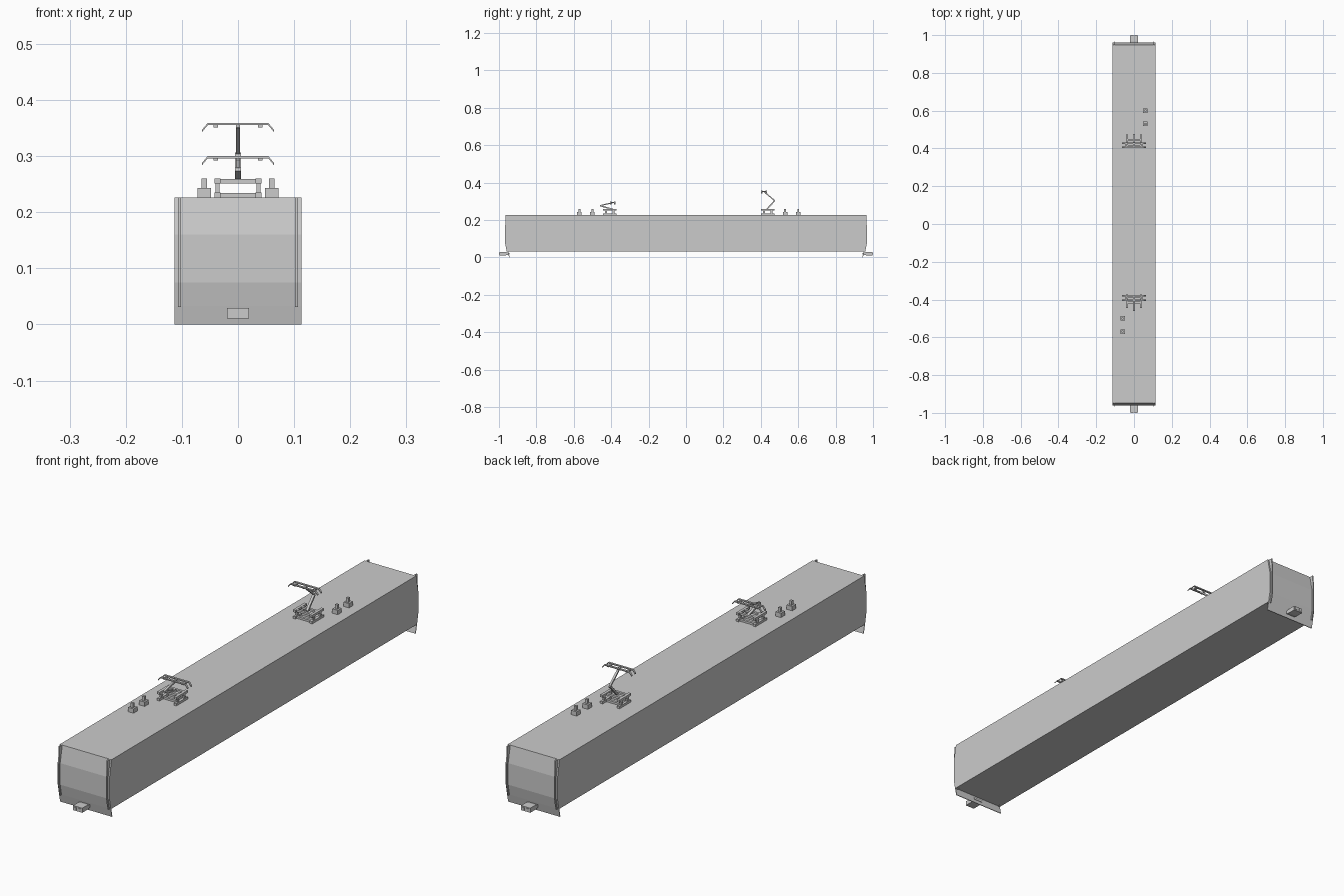
import bpy, bmesh, math
from mathutils import Vector

if "Cube" in bpy.data.objects:
    bpy.data.objects.remove(bpy.data.objects["Cube"])

grey = bpy.data.materials.new("plain grey")
grey.diffuse_color = (0.6, 0.6, 0.6, 1)
grey.use_nodes = True
grey.node_tree.nodes["Principled BSDF"].inputs["Base Color"].default_value = grey.diffuse_color


def finish(name, bm):
    bmesh.ops.recalc_face_normals(bm, faces=bm.faces)
    mesh = bpy.data.meshes.new(name)
    bm.to_mesh(mesh)
    bm.free()
    mesh.materials.append(grey)
    ob = bpy.data.objects.new(name, mesh)
    bpy.context.collection.objects.link(ob)
    return ob


def box(bm, x0, x1, y0, y1, z0, z1):
    v = [bm.verts.new((x, y, z)) for x in (x0, x1) for y in (y0, y1) for z in (z0, z1)]
    for f in ((0, 1, 3, 2), (4, 6, 7, 5), (0, 4, 5, 1), (2, 3, 7, 6), (0, 2, 6, 4), (1, 5, 7, 3)):
        bm.faces.new([v[i] for i in f])


def extrude_x(bm, profile, x0, x1):
    # closed (y, z) outline swept along x
    a = [bm.verts.new((x0, y, z)) for y, z in profile]
    b = [bm.verts.new((x1, y, z)) for y, z in profile]
    n = len(a)
    bm.faces.new(a)
    bm.faces.new(b[::-1])
    for i in range(n):
        bm.faces.new((a[i], b[i], b[(i + 1) % n], a[(i + 1) % n]))


def bar(bm, p, q, w, t):
    # flat bar between two (y, z) points, centred on x = 0
    p, q = Vector(p), Vector(q)
    d = (q - p).normalized()
    n = Vector((-d.y, d.x)) * t / 2
    extrude_x(bm, [p + n, q + n, q - n, p - n], -w / 2, w / 2)


W, TOP, FLOOR = 0.113, 0.226, 0.033
# half of the end outline, running from roof to floor
END = [(0.948, TOP), (0.961, 0.16), (0.961, 0.075), (0.953, FLOOR)]

# car body with faceted ends
bm = bmesh.new()
extrude_x(bm, END + [(-y, z) for y, z in reversed(END)], -W, W)
finish("body", bm)

for s, end in ((-1, "front"), (1, "rear")):
    # skirt under the end wall
    bm = bmesh.new()
    extrude_x(bm, [(s * 0.953, FLOOR), (s * 0.946, 0), (s * 0.943, 0), (s * 0.95, FLOOR)], -W, W)
    finish(end + "_skirt", bm)

    # raised strips along both edges of the end wall
    bm = bmesh.new()
    outer = [(0.964, TOP), (0.967, 0.16), (0.967, 0.075), (0.958, 0.031)]
    inner = [(0.94, 0.031), (0.94, TOP)]
    for m in (-1, 1):
        extrude_x(bm, [(s * y, z) for y, z in outer + inner], m * 0.102, m * 0.107)
    finish(end + "_edge_strips", bm)

    # coupler with two square sockets
    bm = bmesh.new()
    extrude_x(bm, [(s * y, z) for y, z in
                   ((0.945, 0.016), (0.965, 0.011), (0.998, 0.011), (0.998, 0.029),
                    (0.965, 0.029), (0.945, 0.024))], -0.02, 0.02)
    for m in (-1, 1):
        box(bm, m * 0.01 - 0.005, m * 0.01 + 0.005, s * 0.997, s, 0.015, 0.025)
    finish(end + "_coupler", bm)

    # roof insulator boxes with pins
    for i, y in enumerate((0.53, 0.60) if s > 0 else (0.50, 0.57)):
        bm = bmesh.new()
        cx, cy = s * 0.06, s * y
        box(bm, cx - 0.012, cx + 0.012, cy - 0.012, cy + 0.012, TOP, 0.243)
        box(bm, cx - 0.005, cx + 0.005, cy - 0.005, cy + 0.005, 0.243, 0.26)
        finish(f"{end}_roof_box_{i + 1}", bm)

    # pantograph base: lower rails, posts and upper frame
    c = 0.438 if s > 0 else 0.408
    bm = bmesh.new()
    for m in (-1, 1):
        x0, x1 = sorted((m * 0.031, m * 0.042))
        box(bm, x0, x1, s * (c - 0.036), s * (c + 0.036), TOP, 0.235)
        box(bm, x0, x1, s * (c - 0.036), s * (c + 0.036), 0.251, 0.26)
        for d in (-0.02, 0.02):
            box(bm, x0 + 0.002, x1 - 0.002, s * (c + d) - 0.005, s * (c + d) + 0.005, 0.235, 0.251)
    for d in (-0.024, 0.008):
        box(bm, -0.04, 0.04, s * (c + d) - 0.005, s * (c + d) + 0.005, 0.251, 0.259)
        box(bm, -0.04, 0.04, s * (c + d) - 0.005, s * (c + d) + 0.005, TOP, 0.234)
    finish(end + "_pantograph_base", bm)

    # folding arm: raised at the rear, lowered at the front
    if s > 0:
        pivot, knee, head = (0.430, 0.255), (0.474, 0.304), (0.417, 0.352)
    else:
        pivot, knee, head = (-0.385, 0.255), (-0.460, 0.277), (-0.392, 0.293)
    bm = bmesh.new()
    bar(bm, pivot, knee, 0.010, 0.007)
    bar(bm, knee, head, 0.008, 0.006)
    finish(end + "_pantograph_arm", bm)

    # contact head: two bent collector strips joined by short ties
    bm = bmesh.new()
    hy, hz = head
    line = [(-0.064, -0.009), (-0.054, 0.003), (0.054, 0.003), (0.064, -0.009)]
    for d in (-0.011, 0.011):
        loops = []
        for x, z in line:
            loops.append([bm.verts.new((x, hy + d + a, hz + z + b)) for a, b in
                          ((-0.004, 0), (0.004, 0), (0.004, 0.004), (-0.004, 0.004))])
        bm.faces.new(loops[0])
        bm.faces.new(loops[-1][::-1])
        for p, q in zip(loops, loops[1:]):
            for i in range(4):
                j = (i + 1) % 4
                bm.faces.new((p[i], p[j], q[j], q[i]))
    for x in (-0.04, 0, 0.04):
        box(bm, x - 0.004, x + 0.004, hy - 0.011, hy + 0.011, hz - 0.001, hz + 0.004)
    finish(end + "_contact_head", bm)
